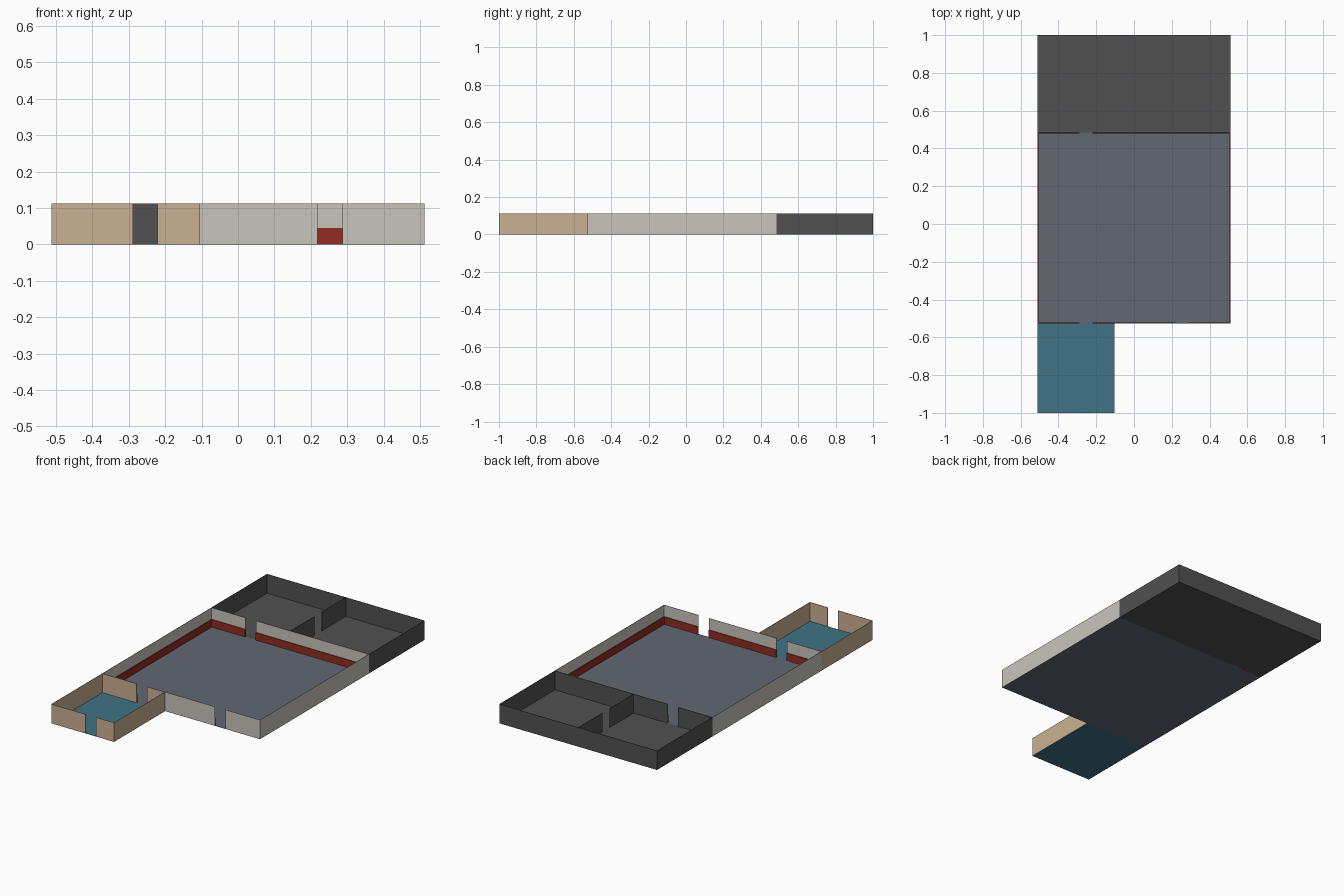
import bpy, bmesh

if "Cube" in bpy.data.objects:
    bpy.data.objects.remove(bpy.data.objects["Cube"])

# Main dimensions
W = 0.512                      # half width
BACK, MID, FRONT = 1.0, 0.485, -0.527
ENTRY_X = -0.104               # right side of the entrance room
H, RED_H = 0.1125, 0.045       # wall height, wainscot height
T = 0.002                      # wall sheet thickness
R = 0.004                      # wainscot thickness
DOOR_L, DOOR_R = (-0.289, -0.221), (0.219, 0.287)
DOOR_DIV = (0.71, 0.776)


def material(name, rgb):
    m = bpy.data.materials.new(name)
    lin = [((c / 255 + 0.055) / 1.055) ** 2.4 for c in rgb]
    m.diffuse_color = (*lin, 1)
    m.use_nodes = True
    m.node_tree.nodes["Principled BSDF"].inputs["Base Color"].default_value = m.diffuse_color
    return m


TAN = material("tan", (201, 177, 146))
LIGHT = material("light_grey", (201, 197, 189))
RED = material("red", (143, 44, 33))
DARK = material("dark_grey", (81, 81, 81))
SLATE = material("slate_floor", (97, 103, 114))
TEAL = material("teal_floor", (64, 115, 134))


def boxes(name, mat, items):
    """One object from boxes given as (x0, x1, y0, y1, z0, z1)."""
    bm = bmesh.new()
    for x0, x1, y0, y1, z0, z1 in items:
        cube = bmesh.ops.create_cube(bm, size=1)
        for v in cube["verts"]:
            v.co.x = x1 if v.co.x > 0 else x0
            v.co.y = y1 if v.co.y > 0 else y0
            v.co.z = z1 if v.co.z > 0 else z0
    me = bpy.data.meshes.new(name)
    bm.to_mesh(me)
    bm.free()
    me.materials.append(mat)
    ob = bpy.data.objects.new(name, me)
    bpy.context.collection.objects.link(ob)


def wall(axis, a, b, at, thick, height, doors=()):
    """Wall running along an axis from a to b, with full-height door gaps."""
    cuts = [a] + [c for d in doors for c in d] + [b]
    lo, hi = sorted((at, at + thick))
    out = []
    for s, e in zip(cuts[::2], cuts[1::2]):
        span = (s, e, lo, hi) if axis == "x" else (lo, hi, s, e)
        out.append((*span, 0, height))
    return out


def room(x0, x1, y0, y1, thick, height, front=(), back=()):
    """Four walls, thickness going inwards from the outline."""
    t = abs(thick)
    return (wall("x", x0, x1, y0, thick, height, front)
            + wall("x", x0, x1, y1, -thick, height, back)
            + wall("y", y0 + t, y1 - t, x0, thick, height)
            + wall("y", y0 + t, y1 - t, x1, -thick, height))


# Floors
F = 0.001
boxes("hall_floor", SLATE, [(-W, W, FRONT, MID, 0, F)])
boxes("back_rooms_floor", DARK, [(-W, W, MID, BACK, 0, F)])
boxes("entrance_floor", TEAL, [(-W, ENTRY_X, -1, FRONT, 0, F)])

# Main hall with red wainscot inside
boxes("hall_walls", LIGHT,
      room(-W, W, FRONT, MID, T, H, (DOOR_L, DOOR_R), (DOOR_L,)))
boxes("hall_wainscot", RED,
      room(-W + T, W - T, FRONT + T, MID - T, R, RED_H,
           (DOOR_L, DOOR_R), (DOOR_L,)))

# Two back rooms with a dividing wall
boxes("back_rooms_walls", DARK,
      room(-W, W, MID, BACK, T, H, (DOOR_L,))
      + wall("y", MID + T, BACK - T, -T / 2, T, H, (DOOR_DIV,)))

# Entrance room
boxes("entrance_walls", TAN,
      room(-W, ENTRY_X, -1, FRONT, T, H, (DOOR_L,), (DOOR_L,)))
